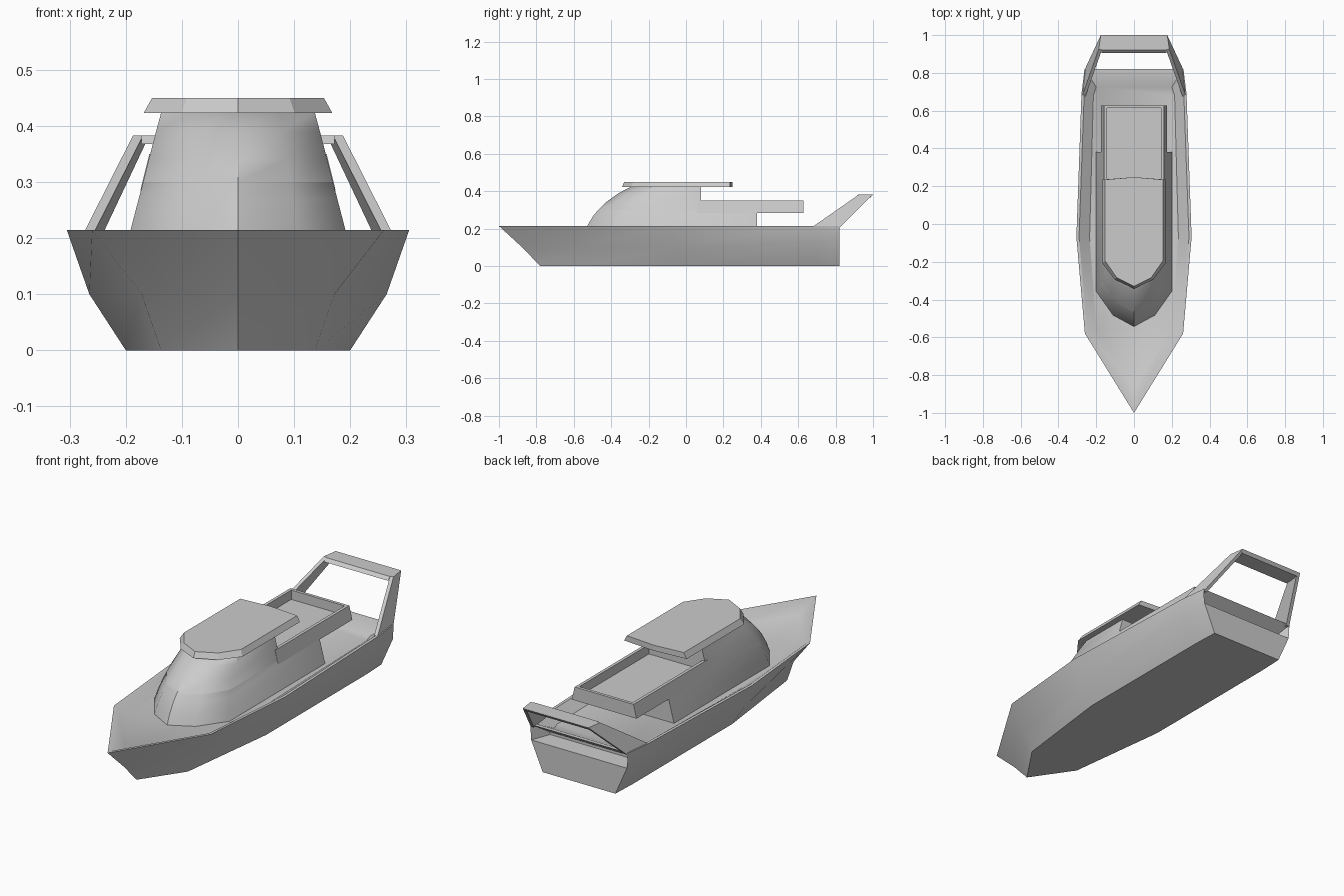
import bpy, bmesh, math

if "Cube" in bpy.data.objects:
    bpy.data.objects.remove(bpy.data.objects["Cube"])


def finish(name, bm, angle=None):
    bmesh.ops.remove_doubles(bm, verts=bm.verts, dist=1e-5)
    bmesh.ops.recalc_face_normals(bm, faces=bm.faces)
    me = bpy.data.meshes.new(name)
    bm.to_mesh(me)
    bm.free()
    ob = bpy.data.objects.new(name, me)
    bpy.context.collection.objects.link(ob)
    if angle:
        bpy.ops.object.select_all(action='DESELECT')
        ob.select_set(True)
        bpy.context.view_layer.objects.active = ob
        bpy.ops.object.shade_smooth_by_angle(angle=math.radians(angle))
    return ob


def mirrored(half):
    return half + [(-x, y, z) for x, y, z in reversed(half) if x > 0]


def loft(rings):
    """Skin closed rings of equal length and cap both ends."""
    bm = bmesh.new()
    vs = [[bm.verts.new(p) for p in r] for r in rings]
    n = len(rings[0])
    for a, b in zip(vs, vs[1:]):
        for i in range(n):
            j = (i + 1) % n
            bm.faces.new((a[i], a[j], b[j], b[i]))
    bm.faces.new(vs[0])
    bm.faces.new(vs[-1])
    return bm


# Hull: bottom, chine, gunwale, inner lip and sunken deck
Z = 0.214
hull = loft([mirrored(r) for r in (
    [(0, -.78, 0), (.137, -.58, 0), (.2, -.07, 0), (.2, .69, 0), (.195, .82, 0)],
    [(0, -.87, .095), (.172, -.58, .1), (.265, -.07, .1), (.265, .69, .125), (.257, .82, .14)],
    [(0, -1, Z), (.26, -.58, Z), (.305, -.07, Z), (.278, .69, Z), (.262, .82, Z)],
    [(0, -.975, Z), (.248, -.575, Z), (.291, -.07, Z), (.264, .68, Z), (.248, .80, Z)],
    [(0, -.86, .175), (.2, -.55, .175), (.235, -.07, .175), (.215, .68, .175), (.2, .725, .175)],
)])

# Wedge-shaped recess across the upper transom
panel = [f for f in hull.faces if f.calc_center_median().y > .815
         and .15 < f.calc_center_median().z < .2]
bmesh.ops.inset_individual(hull, faces=panel, thickness=.008)
ext = bmesh.ops.extrude_face_region(hull, geom=panel)
for v in [g for g in ext['geom'] if isinstance(g, bmesh.types.BMVert)]:
    v.co.y -= .09
    v.co.x *= .85
    v.co.z = .155 if v.co.z > .175 else .142
bmesh.ops.delete(hull, geom=panel, context='FACES_ONLY')
finish("hull", hull, 35)


# Cabin: stacked plan outlines with a raked, rounded front
def cabin_ring(z, tip, corner, w, aft):
    d = corner - tip
    return mirrored([(0, tip, z), (w * .55, tip + d * .32, z),
                     (w, corner, z), (w, aft, z)])


lower = [(.17, -.545, -.355, .203), (.22, -.525, -.345, .19),
         (.27, -.495, -.325, .177), (.30, -.47, -.305, .169)]
upper = [(.30, -.47, -.305, .169), (.34, -.43, -.275, .159),
         (.39, -.36, -.225, .146), (.427, -.29, -.18, .136)]
finish("lower_cabin", loft([cabin_ring(*r, .38) for r in lower]), 40)
finish("upper_cabin", loft([cabin_ring(*r, .08) for r in upper]), 40)


# Aft balcony: overhanging tub with a thin rim
def rect(w, y0, y1, z):
    return mirrored([(w, y0, z), (w, y1, z)])


finish("aft_balcony", loft([
    rect(.174, .06, .628, .285), rect(.158, .06, .628, .35),
    rect(.143, .075, .613, .35), rect(.143, .075, .613, .305)]))


# Roof plate with bevelled sides
def roof_ring(w, tip, z):
    return mirrored([(0, tip, z), (w * .6, tip + .047, z), (w, tip + .135, z),
                     (w, .235, z), (0, .248, z)])


finish("roof", loft([roof_ring(.168, -.342, .423), roof_ring(.153, -.33, .45)]))

# Stern arch: two leaning legs and a crossbar
T = .018
for side, label in ((1, "right"), (-1, "left")):
    base = [(.277, .67, .205), (.26, .82, .205), (.26 - T, .82, .205), (.277 - T, .67, .205)]
    top = [(.187, .925, .383), (.176, 1, .383), (.176 - T, 1, .383), (.187 - T, .925, .383)]
    finish("arch_leg_" + label,
           loft([[(side * x, y, z) for x, y, z in r] for r in (base, top)]))
bar = [(.92, .383), (1, .383), (.988, .368), (.905, .368)]
finish("arch_crossbar", loft([[(s * .172, y, z) for y, z in bar] for s in (-1, 1)]))
